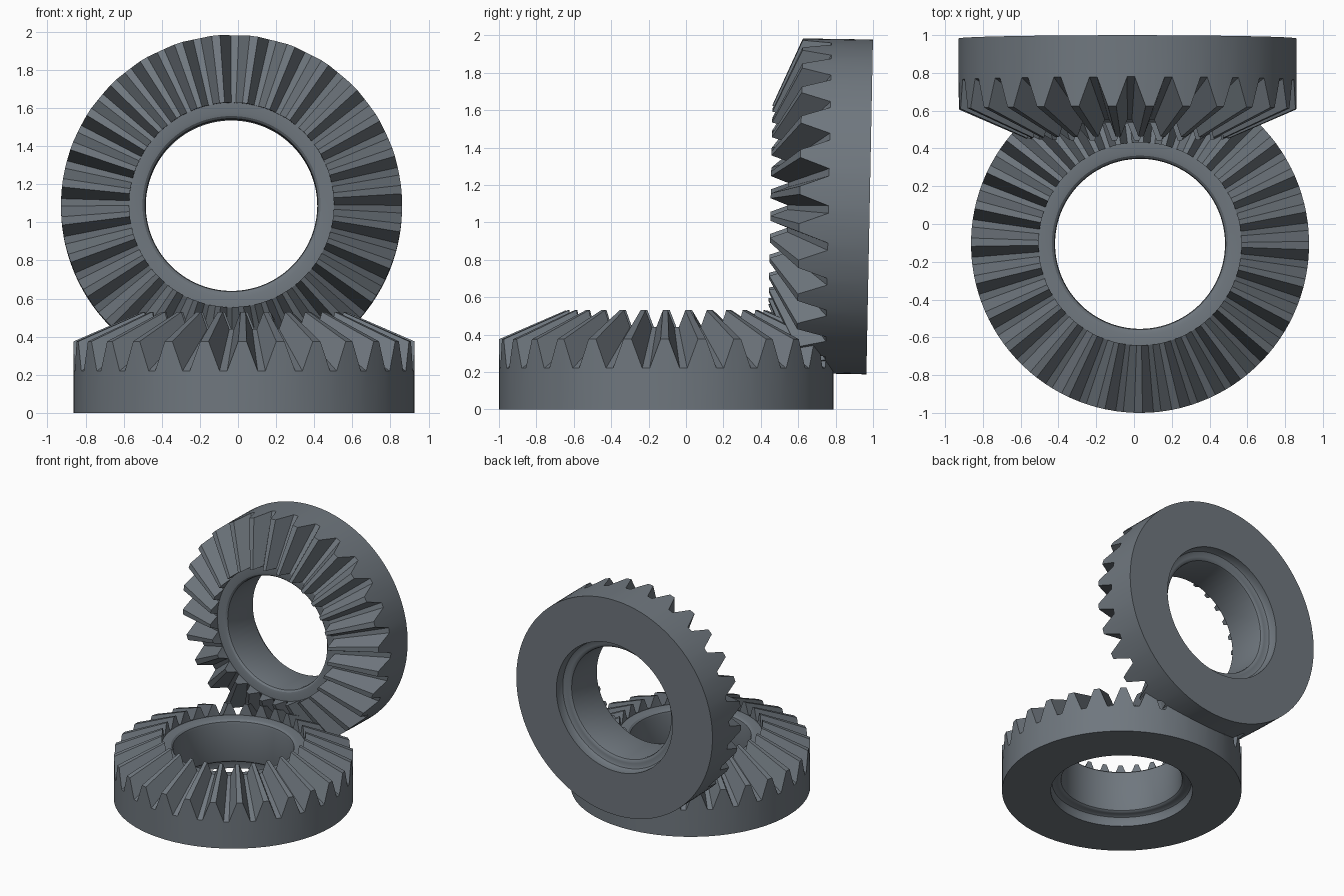
import bpy, bmesh, math
from mathutils import Matrix

if "Cube" in bpy.data.objects:
    bpy.data.objects.remove(bpy.data.objects["Cube"])

TEETH = 28
PITCH = 2 * math.pi / TEETH
R_OUT, R_IN = 0.895, 0.537
# half widths of tooth tip and of root gap, as fractions of the pitch
TIP, ROOT = 0.11, 0.10

steel = bpy.data.materials.new("steel_grey")
steel.diffuse_color = (0.16, 0.185, 0.21, 1)
steel.use_nodes = True
steel.node_tree.nodes["Principled BSDF"].inputs["Base Color"].default_value = steel.diffuse_color


def column(is_tip):
    """Closed radial section (radius, height) through a tooth tip or a gap."""
    z_out, z_in = (0.375, 0.53) if is_tip else (0.22, 0.44)
    teeth = [(R_OUT, 0), (R_OUT, z_out), (R_IN, z_in)]
    lip = [(R_IN, 0.435), (0.485, 0.435), (0.467, 0.431),
           (0.454, 0.419), (0.45, 0.40)]
    counterbore = [(0.45, 0.105), (0.454, 0.092), (0.465, 0.083), (0.48, 0.08),
                   (0.505, 0.078), (0.52, 0.07), (0.53, 0.05), (0.53, 0)]
    return teeth + lip + counterbore


def bevel_gear(name, phase, matrix):
    """Sweep the section round the axis; phase is the angle of one tooth."""
    bm = bmesh.new()
    rings = []
    for i in range(TEETH):
        for offset, is_tip in ((-TIP, True), (TIP, True),
                               (0.5 - ROOT, False), (0.5 + ROOT, False)):
            a = phase + (i + offset) * PITCH
            rings.append([bm.verts.new((r * math.cos(a), r * math.sin(a), z))
                          for r, z in column(is_tip)])
    n = len(rings[0])
    for k, ring in enumerate(rings):
        nxt = rings[(k + 1) % len(rings)]
        for j in range(n):
            m = (j + 1) % n
            bm.faces.new((ring[j], nxt[j], nxt[m], ring[m]))
    bmesh.ops.recalc_face_normals(bm, faces=bm.faces)
    mesh = bpy.data.meshes.new(name)
    bm.to_mesh(mesh)
    bm.free()
    mesh.materials.append(steel)
    ob = bpy.data.objects.new(name, mesh)
    bpy.context.collection.objects.link(ob)
    ob.matrix_world = matrix
    bpy.ops.object.select_all(action='DESELECT')
    ob.select_set(True)
    bpy.context.view_layer.objects.active = ob
    bpy.ops.object.shade_smooth_by_angle(angle=math.radians(30))


# Lower gear lying flat
bevel_gear("flat_gear", -math.pi / 2 - 0.01,
           Matrix.Translation((0.032, -0.105, 0)))

# Upright gear, teeth to the front, leaning slightly back
bevel_gear("upright_gear", math.pi / 2 - 0.02 + PITCH / 2,
           Matrix.Translation((-0.034, 0.982, 1.082))
           @ Matrix.Rotation(math.pi / 2 - 0.0196, 4, 'X'))
